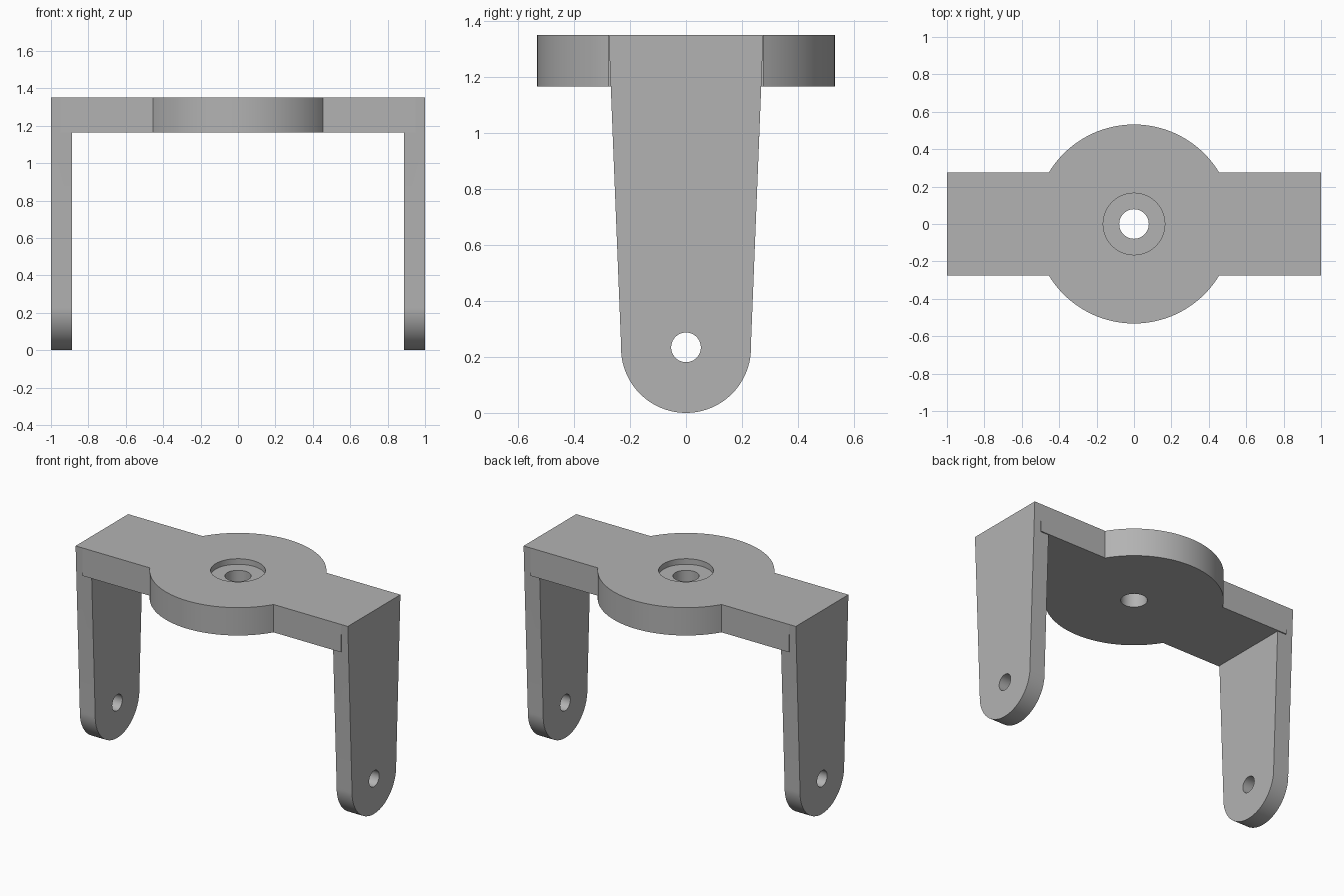
import bpy
import bmesh
from math import sin, cos, pi, radians, sqrt, asin
from mathutils import Matrix, Vector

cube = bpy.data.objects.get("Cube")
if cube:
    bpy.data.objects.remove(cube, do_unlink=True)

# Main dimensions
TOP, UNDER = 1.35, 1.165
LEG_IN, LEG_OUT = 0.887, 1.0
HALF_W, DISC_R = 0.276, 0.532
FOOT_R = 0.232

grey = bpy.data.materials.new("satin grey")
grey.use_nodes = True
colour = (0.45, 0.45, 0.45, 1)
grey.diffuse_color = colour
grey.node_tree.nodes["Principled BSDF"].inputs["Base Color"].default_value = colour


def arc(radius, start, end, steps, centre=(0, 0)):
    angles = [start + (end - start) * i / steps for i in range(steps + 1)]
    return [(centre[0] + radius * cos(a), centre[1] + radius * sin(a)) for a in angles]


def prism(name, outline, to_3d, low, high):
    """Extrude a flat outline between two levels."""
    bm = bmesh.new()
    face = bm.faces.new([bm.verts.new(to_3d(u, v, low)) for u, v in outline])
    push = Vector(to_3d(0, 0, high)) - Vector(to_3d(0, 0, low))
    extruded = bmesh.ops.extrude_face_region(bm, geom=[face], use_keep_orig=True)
    moved = [g for g in extruded["geom"] if isinstance(g, bmesh.types.BMVert)]
    bmesh.ops.translate(bm, verts=moved, vec=push)
    bmesh.ops.recalc_face_normals(bm, faces=bm.faces)
    mesh = bpy.data.meshes.new(name)
    bm.to_mesh(mesh)
    bm.free()
    mesh.materials.append(grey)
    obj = bpy.data.objects.new(name, mesh)
    bpy.context.collection.objects.link(obj)
    return obj


def combine(target, tool, operation):
    """Apply a boolean and discard the tool."""
    mod = target.modifiers.new("boolean", 'BOOLEAN')
    mod.operation, mod.solver, mod.object = operation, 'EXACT', tool
    bpy.context.view_layer.objects.active = target
    bpy.ops.object.modifier_apply(modifier=mod.name)
    bpy.data.objects.remove(tool, do_unlink=True)


def flat(u, v, w):
    return (u, v, w)


def sideways(u, v, w):
    return (w, u, v)


# Top plate: a bar with a disc in the middle
plate_end = 0.95
join = asin(HALF_W / DISC_R)
outline = [(plate_end, -HALF_W), (plate_end, HALF_W)]
outline += arc(DISC_R, join, pi - join, 48)
outline += [(-plate_end, HALF_W), (-plate_end, -HALF_W)]
outline += arc(DISC_R, pi + join, 2 * pi - join, 48)
bracket = prism("bracket", outline, flat, UNDER, TOP)

# Tapered legs with round feet
leg_outline = [(HALF_W, TOP), (-HALF_W, TOP)]
leg_outline += arc(FOOT_R, pi - 0.04, 2 * pi + 0.04, 48, (0, FOOT_R))
for side, name in ((-1, "right_leg"), (1, "left_leg")):
    leg = prism(name, leg_outline, sideways, side * LEG_IN, side * LEG_OUT)
    combine(bracket, leg, 'UNION')

# Pivot holes through the feet, centre bore and its shallow recess
circle = lambda r, c=(0, 0): arc(r, 0, 2 * pi, 48, c)[:-1]
for cutter in (
    prism("pivot_cutter", circle(0.053, (0, 0.234)), sideways, -1.2, 1.2),
    prism("bore_cutter", circle(0.079), flat, 1.0, 1.5),
    prism("recess_cutter", circle(0.165), flat, TOP - 0.037, 1.5),
):
    combine(bracket, cutter, 'DIFFERENCE')

# Smooth the round walls, keep the edges crisp
bpy.ops.object.select_all(action='DESELECT')
bracket.select_set(True)
bpy.context.view_layer.objects.active = bracket
bpy.ops.object.shade_smooth_by_angle(angle=radians(30))
